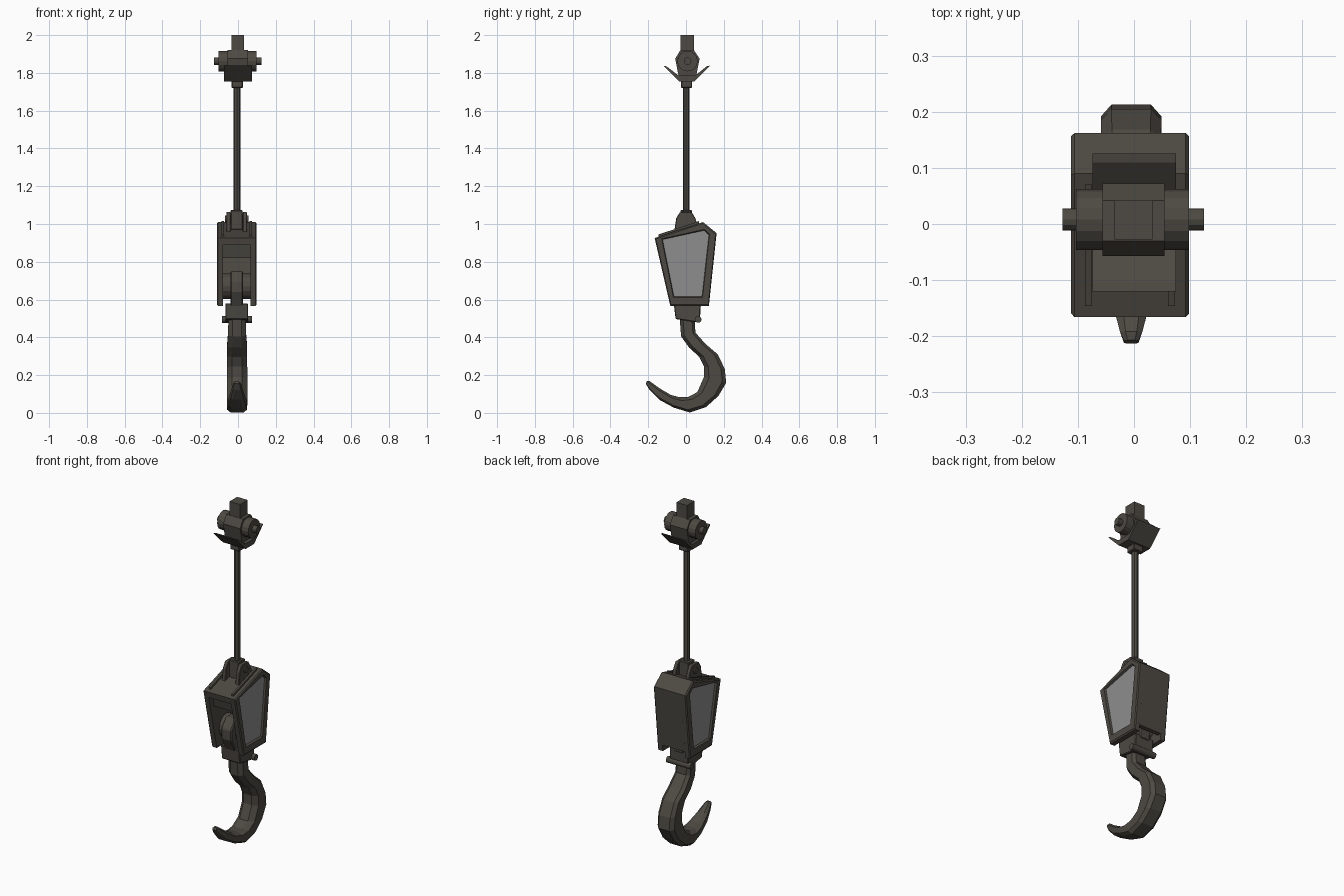
import bpy, bmesh, math
from mathutils import Vector

def material(name, col):
    m = bpy.data.materials.new(name)
    m.diffuse_color = (*col, 1)
    return m

METAL = material("dark_metal", (0.075, 0.068, 0.056))
PANEL = material("grey_panel", (0.27, 0.27, 0.27))
CX = -0.007  # centre of the hook block in x

def finish(bm, name, bevel=0):
    bmesh.ops.recalc_face_normals(bm, faces=bm.faces)
    me = bpy.data.meshes.new(name)
    bm.to_mesh(me)
    bm.free()
    ob = bpy.data.objects.new(name, me)
    bpy.context.collection.objects.link(ob)
    me.materials.append(METAL)
    me.materials.append(PANEL)
    if bevel:
        b = ob.modifiers.new("bevel", 'BEVEL')
        b.width, b.segments = bevel, 1
    return ob

def prism(name, prof, x0, x1, bevel=0):
    """Extrude a (y, z) profile along x."""
    bm = bmesh.new()
    a = [bm.verts.new((x0, y, z)) for y, z in prof]
    b = [bm.verts.new((x1, y, z)) for y, z in prof]
    bm.faces.new(a)
    bm.faces.new(b)
    for i in range(len(a)):
        j = (i + 1) % len(a)
        bm.faces.new((a[i], a[j], b[j], b[i]))
    return finish(bm, name, bevel)

def box(name, x0, x1, y0, y1, z0, z1, bevel=0):
    return prism(name, [(y0, z0), (y1, z0), (y1, z1), (y0, z1)], x0, x1, bevel)

def pin(name, x0, x1, y, z, r, n=16):
    prof = [(y + r * math.cos(2 * math.pi * i / n), z + r * math.sin(2 * math.pi * i / n)) for i in range(n)]
    return prism(name, prof, x0, x1)

# Top swivel: post, hub, axle, V-shaped guard, collar
box("top_post", -0.035, 0.033, -0.028, 0.042, 1.9, 2.0)
prism("swivel_hub", [(-0.03, 1.92), (0.042, 1.92), (0.072, 1.875), (0.05, 1.765),
                     (-0.036, 1.765), (-0.057, 1.875)], -0.056, 0.054)
pin("axle_drum", -0.103, 0.098, 0.008, 1.862, 0.054)
pin("axle_pin", -0.127, 0.125, 0.008, 1.862, 0.02, 12)
prism("guard_plate", [(-0.12, 1.838), (-0.036, 1.754), (0.042, 1.754), (0.126, 1.838),
                      (0.11, 1.835), (0.047, 1.785), (-0.038, 1.785), (-0.104, 1.835)], -0.074, 0.075)
box("rod_collar", -0.034, 0.026, -0.026, 0.032, 1.72, 1.76, 0.004)

# Rod
bm = bmesh.new()
bmesh.ops.create_cone(bm, cap_ends=True, segments=8, radius1=0.018, radius2=0.018, depth=0.72)
bmesh.ops.translate(bm, verts=bm.verts, vec=(-0.005, 0.001, 1.38))
finish(bm, "rod")

# Bracket joining rod to block
lug = [(-0.063, 0.955), (-0.052, 1.03), (-0.032, 1.063), (0.03, 1.063), (0.05, 1.03), (0.065, 0.985)]
for s in (-1, 1):
    a, b = sorted((CX + s * 0.032, CX + s * 0.055))
    prism("bracket_plate", lug, a, b, 0.003)
box("rod_socket", CX - 0.032, CX + 0.032, -0.028, 0.032, 0.97, 1.074, 0.004)
pin("bracket_pin", CX - 0.062, CX + 0.062, 0.001, 1.026, 0.018, 12)

# Block side frames with recessed grey panels
outer = [(-0.166, 0.926), (0.09, 1.01), (0.162, 0.952), (0.121, 0.566), (-0.083, 0.566)]
inner = [(-0.124, 0.918), (0.096, 0.966), (0.121, 0.94), (0.085, 0.617), (-0.064, 0.617)]
cy, cz = 0.02, 0.79
def scaled(p, d):
    out = []
    for y, z in p:
        v = Vector((y - cy, z - cz))
        v -= v.normalized() * d
        out.append((v.x + cy, v.y + cz))
    return out
for s in (-1, 1):
    bm = bmesh.new()
    rings = []
    for x, prof in ((0.072, outer), (0.099, outer), (0.105, scaled(outer, 0.008)),
                    (0.105, scaled(inner, -0.006)), (0.094, inner)):
        rings.append([bm.verts.new((CX + s * x, y, z)) for y, z in prof])
    for p, q in zip(rings, rings[1:]):
        for i in range(5):
            j = (i + 1) % 5
            bm.faces.new((p[i], p[j], q[j], q[i]))
    bm.faces.new(rings[0])
    bm.faces.new(rings[-1]).material_index = 1
    finish(bm, "side_frame")

# Block shell between the frames: top, back, front lip
prism("block_shell", [(-0.166, 0.926), (0.09, 1.01), (0.162, 0.952), (0.125, 0.602), (0.1, 0.602),
                      (0.135, 0.94), (0.085, 0.98), (-0.14, 0.905), (-0.158, 0.89)],
      CX - 0.073, CX + 0.073)
prism("inner_housing", [(-0.128, 0.91), (0.12, 0.93), (0.12, 0.82), (-0.107, 0.82)],
      CX - 0.073, CX + 0.073)
# Rails on the sloping top
def top_z(y):
    return 0.926 + (y + 0.166) * 0.328
for s in (-1, 1):
    a, b = sorted((CX + s * 0.068, CX + s * 0.08))
    prism("top_rail", [(-0.146, top_z(-0.146) - 0.01), (0.07, top_z(0.07) - 0.01),
                       (0.07, top_z(0.07) + 0.012), (-0.146, top_z(-0.146) + 0.012)], a, b)

# Hook shank, its trunnion and the fork below the block
prism("hook_shank", [(-0.06, 0.56), (-0.1, 0.64), (-0.1, 0.7), (-0.06, 0.75), (0.06, 0.75),
                     (0.09, 0.7), (0.08, 0.56)], CX - 0.034, CX + 0.034, 0.006)
pin("trunnion", CX - 0.074, CX + 0.074, 0.005, 0.67, 0.067, 16)
prism("fork", [(-0.065, 0.58), (-0.055, 0.497), (0.055, 0.48), (0.075, 0.51), (0.078, 0.58)],
      CX - 0.06, CX + 0.06, 0.004)
pin("fork_pin", CX - 0.077, CX + 0.08, 0.064, 0.495, 0.018, 12)

# Hook: loft of eight-sided sections between inner and outer outline points (y, z, y, z, half width)
hook = [(-0.034, 0.51, 0.045, 0.51, 0.045), (-0.026, 0.405, 0.05, 0.425, 0.048),
        (0.017, 0.345, 0.103, 0.365, 0.053), (0.07, 0.297, 0.168, 0.31, 0.053),
        (0.095, 0.245, 0.205, 0.233, 0.054), (0.095, 0.19, 0.213, 0.16, 0.054),
        (0.06, 0.11, 0.172, 0.09, 0.054), (0.01, 0.083, 0.105, 0.03, 0.054),
        (-0.035, 0.083, 0.02, 0.002, 0.052), (-0.08, 0.095, -0.065, 0.028, 0.045),
        (-0.14, 0.13, -0.142, 0.07, 0.033), (-0.192, 0.168, -0.192, 0.12, 0.02),
        (-0.207, 0.168, -0.213, 0.155, 0.013)]
section = [(0, 0.5), (0.22, 1), (0.82, 1), (1, 0.65)]
section += [(t, -w) for t, w in reversed(section)]
bm = bmesh.new()
prev = None
for iy, iz, oy, oz, w in hook:
    ring = [bm.verts.new((CX + 0.002 + k * w, iy + (oy - iy) * t, iz + (oz - iz) * t)) for t, k in section]
    if prev:
        for i in range(8):
            j = (i + 1) % 8
            bm.faces.new((prev[i], prev[j], ring[j], ring[i]))
    else:
        bm.faces.new(ring)
    prev = ring
bm.faces.new(prev)
finish(bm, "hook")
